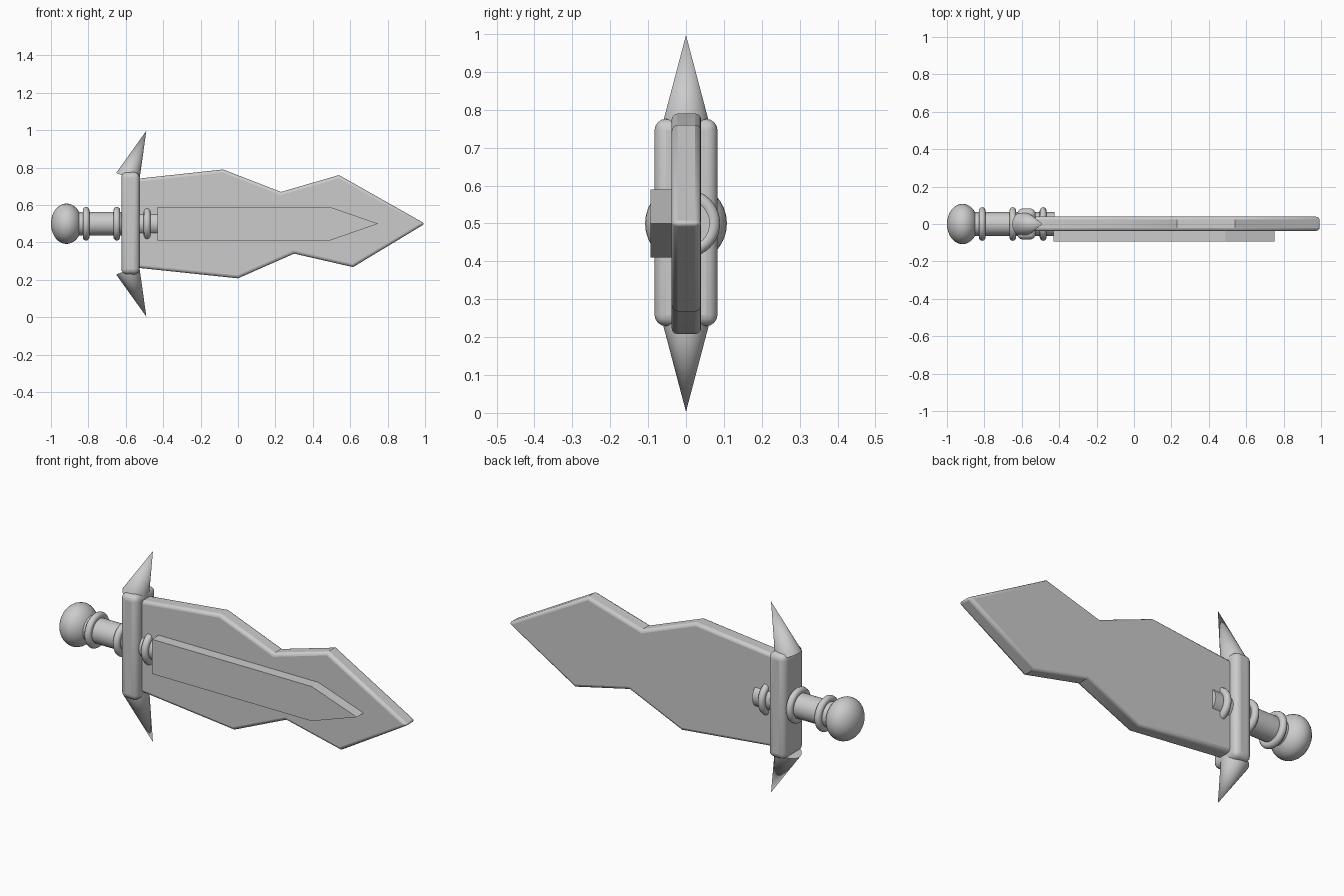
import bpy, bmesh, math
from mathutils import Vector

if "Cube" in bpy.data.objects:
    bpy.data.objects.remove(bpy.data.objects["Cube"])

ZC = 0.5  # height of the sword's long axis


def smooth(obj, angle=35):
    bpy.ops.object.select_all(action='DESELECT')
    obj.select_set(True)
    bpy.context.view_layer.objects.active = obj
    bpy.ops.object.shade_smooth_by_angle(angle=math.radians(angle))


def add_bevel(obj, width, segments):
    mod = obj.modifiers.new("rounded_edges", 'BEVEL')
    mod.width = width
    mod.segments = segments
    mod.limit_method = 'ANGLE'
    mod.angle_limit = math.radians(50)


def plate(name, outline, y0, y1):
    """Extrude an x-z outline from y0 to y1."""
    bm = bmesh.new()
    face = bm.faces.new([bm.verts.new((x, y0, z)) for x, z in outline])
    ext = bmesh.ops.extrude_face_region(bm, geom=[face])
    verts = [v for v in ext['geom'] if isinstance(v, bmesh.types.BMVert)]
    bmesh.ops.translate(bm, verts=verts, vec=(0, y1 - y0, 0))
    bmesh.ops.recalc_face_normals(bm, faces=bm.faces)
    mesh = bpy.data.meshes.new(name)
    bm.to_mesh(mesh)
    bm.free()
    obj = bpy.data.objects.new(name, mesh)
    bpy.context.collection.objects.link(obj)
    return obj


def named(name):
    obj = bpy.context.object
    obj.name = name
    return obj


# Blade with notched, slightly offset edges
blade = plate("blade", [(-0.57, 0.737), (-0.08, 0.79), (0.23, 0.67), (0.54, 0.76),
                        (1.0, 0.5), (0.615, 0.268), (0.30, 0.34), (0.0, 0.208),
                        (-0.57, 0.268)], -0.038, 0.04)
add_bevel(blade, 0.016, 3)
smooth(blade)

# Raised strip on the front of the blade
plate("blade_strip", [(-0.43, 0.41), (0.49, 0.41), (0.75, 0.5),
                      (0.49, 0.59), (-0.43, 0.59)], -0.094, -0.03)

# Crossguard block
bpy.ops.mesh.primitive_cube_add(size=1, location=(-0.575, 0, 0.5025))
guard = named("crossguard")
guard.scale = (0.098, 0.166, 0.547)
bpy.ops.object.transform_apply(location=False, rotation=False, scale=True)
add_bevel(guard, 0.03, 4)
smooth(guard)

# Spikes at both ends of the guard, leaning toward the blade
for name, side in (("upper_spike", 1), ("lower_spike", -1)):
    base = Vector((-0.59, 0, ZC + side * 0.247))
    tip = Vector((-0.49, 0, ZC + side * 0.497))
    axis = tip - base
    bpy.ops.mesh.primitive_cone_add(vertices=32, radius1=0.066, radius2=0, depth=axis.length,
                                    location=(base + tip) / 2,
                                    rotation=axis.to_track_quat('Z', 'Y').to_euler())
    smooth(named(name))

# Grip running through the guard
X_AXIS = (0, math.pi / 2, 0)
bpy.ops.mesh.primitive_cylinder_add(vertices=32, radius=0.063, depth=0.45,
                                    location=(-0.65, 0, ZC), rotation=X_AXIS)
smooth(named("grip"))

# Grip rings
for i, x in enumerate((-0.812, -0.648, -0.486)):
    bpy.ops.mesh.primitive_torus_add(major_segments=40, minor_segments=12,
                                     major_radius=0.072, minor_radius=0.018,
                                     location=(x, 0, ZC), rotation=X_AXIS)
    smooth(named(f"grip_ring_{i + 1}"), 60)

# Flattened ball pommel
bpy.ops.mesh.primitive_uv_sphere_add(segments=32, ring_count=16, radius=1,
                                     location=(-0.917, 0, ZC), rotation=X_AXIS)
pommel = named("pommel")
pommel.scale = (0.108, 0.108, 0.083)
smooth(pommel)
